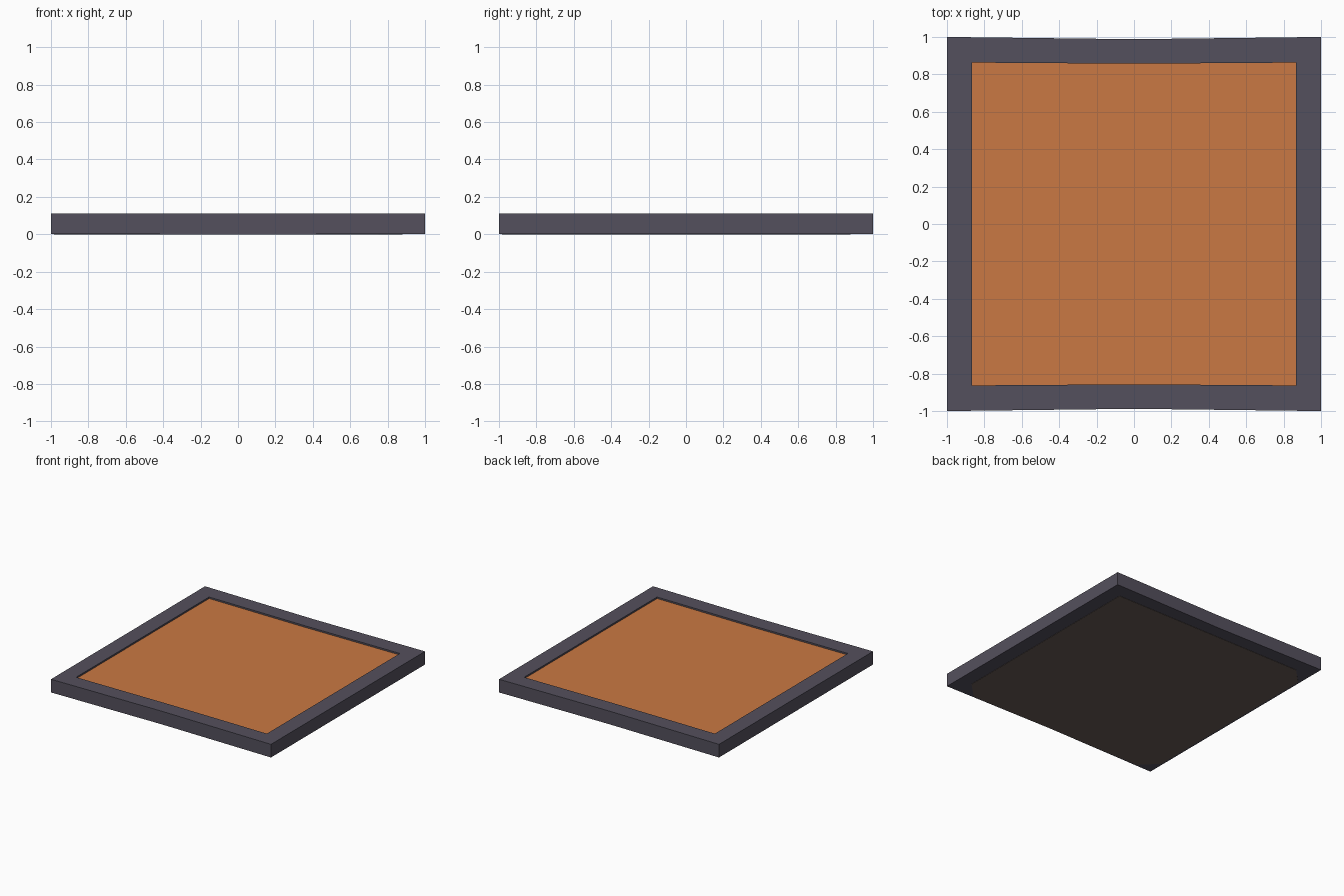
import bpy
import bmesh

if "Cube" in bpy.data.objects:
    bpy.data.objects.remove(bpy.data.objects["Cube"])

HEIGHT, PANEL_Z = 0.11, 0.097


def material(name, rgb):
    """Flat colour given as sRGB 0-255, stored as linear."""
    m = bpy.data.materials.new(name)
    lin = [(c / 255 / 12.92) if c < 11 else ((c / 255 + 0.055) / 1.055) ** 2.4 for c in rgb]
    m.diffuse_color = (*lin, 1.0)
    m.use_nodes = True
    m.node_tree.nodes["Principled BSDF"].inputs["Base Color"].default_value = m.diffuse_color
    return m


def finish(name, bm, mat):
    bmesh.ops.recalc_face_normals(bm, faces=bm.faces)
    me = bpy.data.meshes.new(name)
    bm.to_mesh(me)
    bm.free()
    me.materials.append(mat)
    ob = bpy.data.objects.new(name, me)
    bpy.context.collection.objects.link(ob)
    return ob


def ring(bm, half_x, half_y, bow, z):
    """Rectangle whose front and back edges bow slightly inward in the middle."""
    pts = [(-half_x, -half_y), (0, -half_y + bow), (half_x, -half_y),
           (half_x, half_y), (0, half_y - bow), (-half_x, half_y)]
    return [bm.verts.new((x, y, z)) for x, y in pts]


def bridge(bm, a, b):
    for i in range(len(a)):
        j = (i + 1) % len(a)
        bm.faces.new((a[i], a[j], b[j], b[i]))


def plate(name, pts, z0, z1, mat):
    bm = bmesh.new()
    low = [bm.verts.new((x, y, z0)) for x, y in pts]
    high = [bm.verts.new((x, y, z1)) for x, y in pts]
    bm.faces.new(low)
    bm.faces.new(high)
    bridge(bm, low, high)
    return finish(name, bm, mat)


slate = material("slate_grey", (84, 80, 93))
orange = material("burnt_orange", (202, 121, 67))
brown = material("dark_brown", (104, 92, 86))

# Square frame: outer walls, top rim, inner walls and underside rim
bm = bmesh.new()
loops = [ring(bm, 1, 1, 0.012, 0.002), ring(bm, 1, 1, 0.012, HEIGHT),
         ring(bm, 0.867, 0.863, 0.006, HEIGHT), ring(bm, 0.867, 0.863, 0.006, 0.002)]
for i in range(4):
    bridge(bm, loops[i], loops[(i + 1) % 4])
finish("frame", bm, slate)

# Orange panel set just below the rim
plate("top_panel", [(-0.88, -0.88), (0.88, -0.88), (0.88, 0.88), (-0.88, 0.88)],
      0.004, PANEL_Z, orange)

# Brown backing underneath, corners clipped so the frame shows there
lo, hi, c = -0.985, 0.88, 0.13
plate("bottom_backing",
      [(lo + c, lo), (hi - c, lo), (hi, lo + c), (hi, hi), (lo + c, hi), (lo, hi - c), (lo, lo + c)],
      0.0, 0.003, brown)
